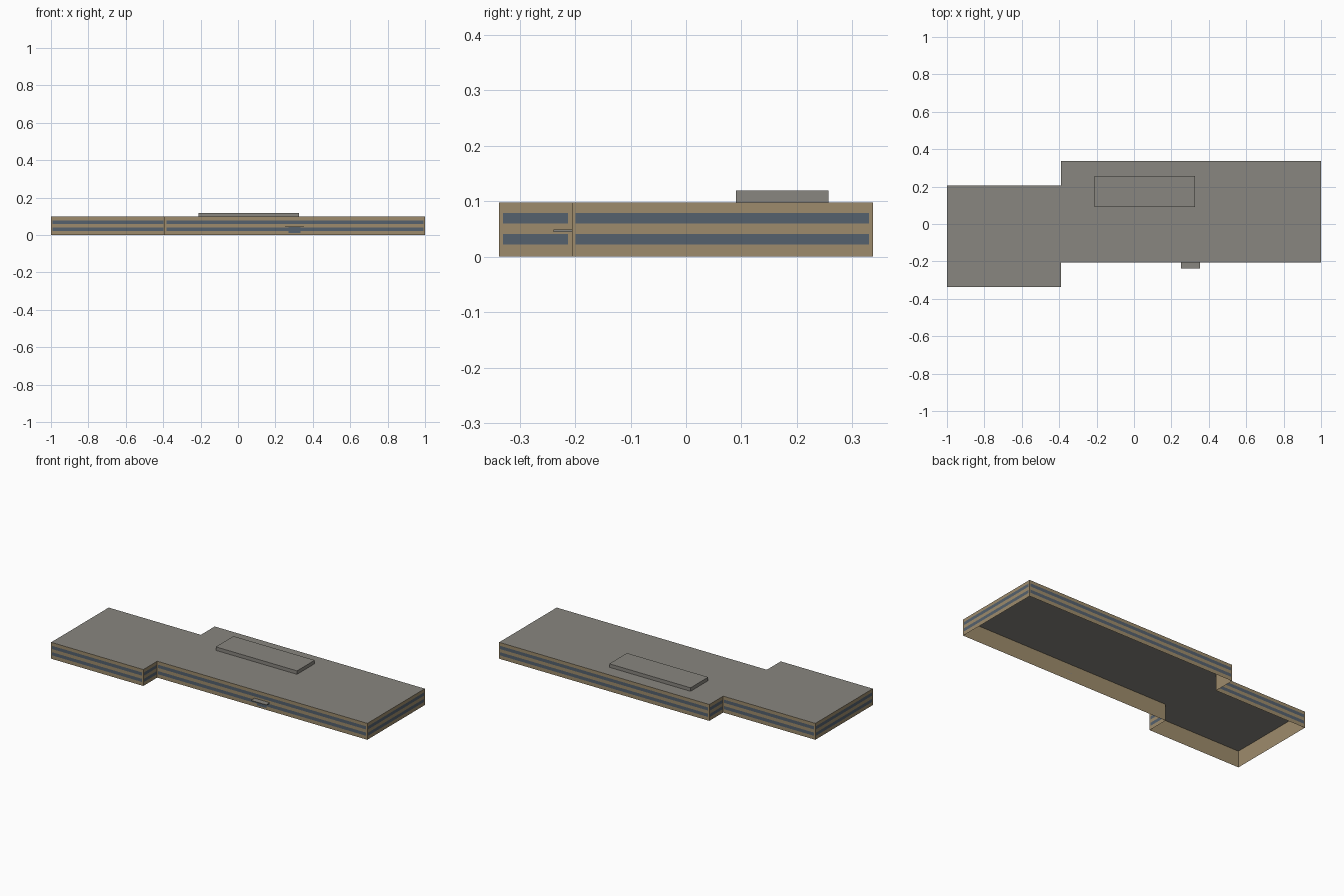
import bpy
import bmesh
from mathutils import Vector

cube = bpy.data.objects.get("Cube")
if cube:
    bpy.data.objects.remove(cube)


def material(name, rgb):
    m = bpy.data.materials.new(name)
    m.use_nodes = True
    colour = (*rgb, 1)
    m.diffuse_color = colour
    m.node_tree.nodes["Principled BSDF"].inputs["Base Color"].default_value = colour
    return m


tan = material("tan_wall", (0.34, 0.26, 0.15))
grey = material("grey_roof", (0.25, 0.24, 0.215))
slate = material("slate_glass", (0.09, 0.12, 0.155))


def finish(name, bm, mat):
    mesh = bpy.data.meshes.new(name)
    bm.to_mesh(mesh)
    bm.free()
    mesh.materials.append(mat)
    obj = bpy.data.objects.new(name, mesh)
    bpy.context.collection.objects.link(obj)
    return obj


def box(name, lo, hi, mat):
    bm = bmesh.new()
    bmesh.ops.create_cube(bm, size=1)
    lo, hi = Vector(lo), Vector(hi)
    for v in bm.verts:
        v.co = (lo + hi) / 2 + v.co * (hi - lo)
    return finish(name, bm, mat)


def wall_quad(bm, a, b, z0, z1):
    """Upright face between two plan points, facing outward."""
    bm.faces.new([bm.verts.new((p.x, p.y, z)) for p, z in
                  ((a, z0), (b, z0), (b, z1), (a, z1))])


# Stepped floor plan, counter-clockwise
HEIGHT = 0.098
STEP, OUT, IN = -0.39, 0.337, 0.206
END = 0.999
plan = [Vector(p) for p in (
    (-END, -OUT), (STEP, -OUT), (STEP, -IN), (END, -IN),
    (END, OUT), (STEP, OUT), (STEP, IN), (-END, IN))]
sides = list(zip(plan, plan[1:] + plan[:1]))

# Open-bottomed wall shell
bm = bmesh.new()
for a, b in sides:
    wall_quad(bm, a, b, 0, HEIGHT)
bmesh.ops.remove_doubles(bm, verts=bm.verts, dist=0.0001)
finish("outer_walls", bm, tan)

# Flat roof
bm = bmesh.new()
bm.faces.new([bm.verts.new((p.x, p.y, HEIGHT)) for p in plan])
finish("flat_roof", bm, grey)

# Two ribbon windows on every side
for name, z0, z1 in (("lower_windows", 0.022, 0.041), ("upper_windows", 0.06, 0.079)):
    bm = bmesh.new()
    for a, b in sides:
        along = (b - a).normalized()
        out = Vector((along.y, -along.x)) * 0.001
        wall_quad(bm, a + along * 0.007 + out, b - along * 0.007 + out, z0, z1)
    finish(name, bm, slate)

# Rooftop plant room
box("roof_plant_room", (-0.21, 0.09, HEIGHT), (0.327, 0.257, 0.119), grey)

# Entrance door and canopy
bm = bmesh.new()
wall_quad(bm, Vector((0.27, -IN - 0.002)), Vector((0.335, -IN - 0.002)), 0.012, 0.044)
finish("entrance_door", bm, slate)
box("entrance_canopy", (0.252, -0.239, 0.045), (0.354, -IN, 0.049), grey)
